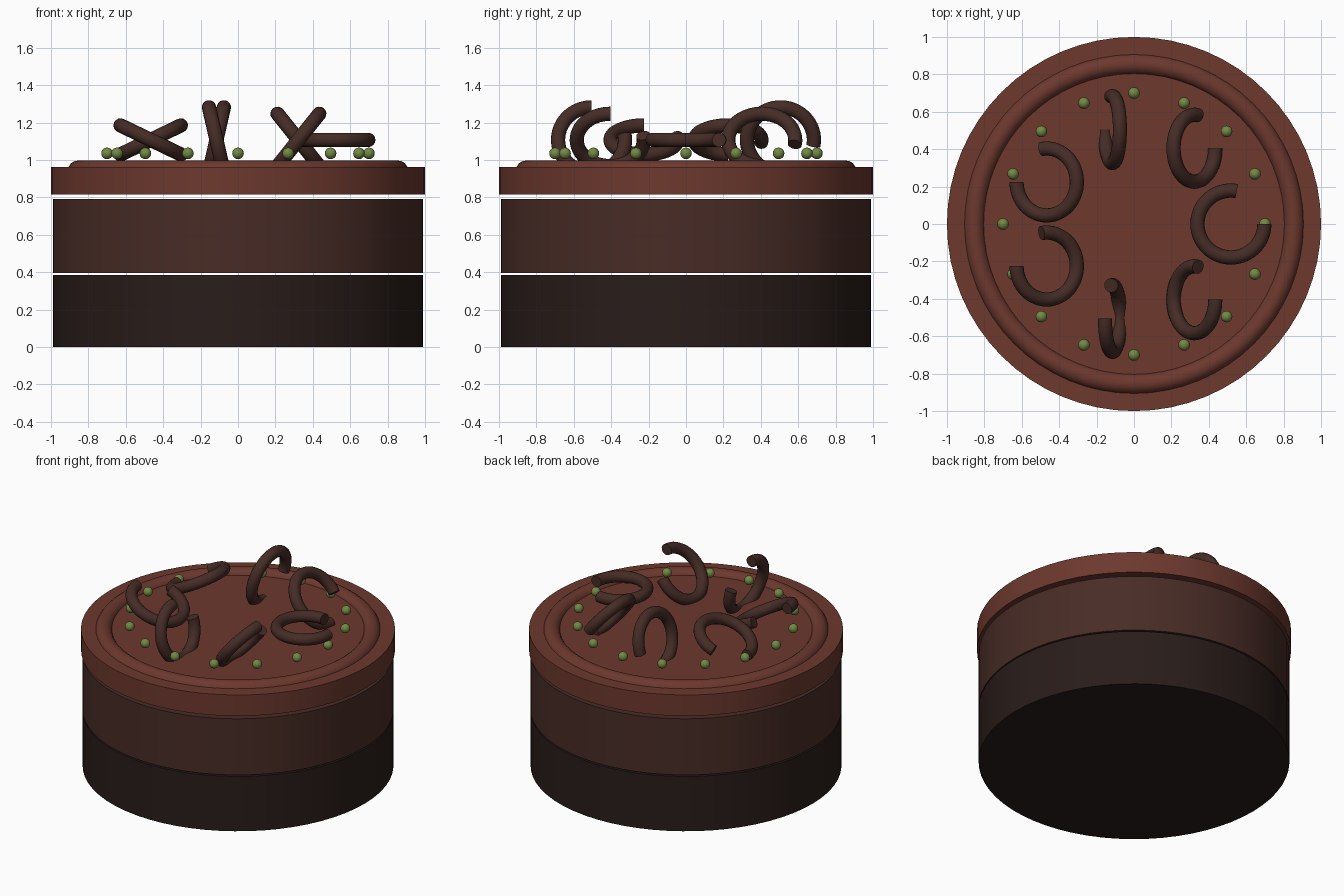
import bpy, bmesh
from math import sin, cos, pi, radians

if "Cube" in bpy.data.objects:
    bpy.data.objects.remove(bpy.data.objects["Cube"])


def material(name, rgb):
    m = bpy.data.materials.new(name)
    m.diffuse_color = (*rgb, 1)
    m.use_nodes = True
    m.node_tree.nodes["Principled BSDF"].inputs["Base Color"].default_value = m.diffuse_color
    return m


DARK = material("dark_sponge", (0.022, 0.012, 0.010))
MID = material("mousse", (0.065, 0.025, 0.019))
GLAZE = material("glaze", (0.15, 0.04, 0.027))
CURL = material("chocolate", (0.06, 0.025, 0.019))
GREEN = material("pistachio", (0.17, 0.25, 0.06))


def finish(name, mat):
    ob = bpy.context.object
    ob.name = name
    ob.data.materials.append(mat)
    bpy.ops.object.shade_smooth_by_angle(angle=radians(40))
    return ob


def layer(name, radius, z0, z1, mat):
    bpy.ops.mesh.primitive_cylinder_add(vertices=64, radius=radius, depth=z1 - z0,
                                        location=(0, 0, (z0 + z1) / 2))
    finish(name, mat)


# Cake layers
layer("bottom_sponge", 0.99, 0.0, 0.385, DARK)
layer("middle_mousse", 0.99, 0.395, 0.79, MID)
layer("top_glaze", 1.0, 0.815, 0.962, GLAZE)

# Raised rim on the glaze
bpy.ops.mesh.primitive_torus_add(major_radius=0.855, minor_radius=0.055, major_segments=64,
                                 minor_segments=16, location=(0, 0, 0.942))
finish("glaze_rim", GLAZE)


def curl_mesh(R=0.179, r=0.038, start=radians(80), steps=40, sides=16):
    """Open ring: tube swept from start to a full turn, capped at both ends."""
    bm = bmesh.new()
    rings = []
    for i in range(steps + 1):
        t = start + (2 * pi - start) * i / steps
        ring = []
        for j in range(sides):
            p = 2 * pi * j / sides
            d = R + r * cos(p)
            ring.append(bm.verts.new((d * cos(t), d * sin(t), r * sin(p))))
        rings.append(ring)
    for a, b in zip(rings, rings[1:]):
        for j in range(sides):
            k = (j + 1) % sides
            bm.faces.new((a[j], b[j], b[k], a[k]))
    bm.faces.new(rings[0])
    bm.faces.new(rings[-1])
    bmesh.ops.recalc_face_normals(bm, faces=bm.faces)
    me = bpy.data.meshes.new("curl")
    bm.to_mesh(me)
    bm.free()
    return me


# Seven chocolate curls, each tipped further round the y axis
for k in range(7):
    a = 2 * pi * k / 7
    ob = bpy.data.objects.new("curl", curl_mesh())
    bpy.context.collection.objects.link(ob)
    ob.location = (0.518 * cos(a), 0.518 * sin(a), 1.107)
    ob.rotation_euler = (0, a, 0)
    bpy.ops.object.select_all(action='DESELECT')
    bpy.context.view_layer.objects.active = ob
    ob.select_set(True)
    finish(f"chocolate_curl_{k}", CURL)

# Ring of sixteen pistachio beads
for k in range(16):
    a = 2 * pi * k / 16
    bpy.ops.mesh.primitive_uv_sphere_add(segments=16, ring_count=10, radius=0.031,
                                         location=(0.7 * cos(a), 0.7 * sin(a), 1.035))
    finish(f"pistachio_{k}", GREEN)
